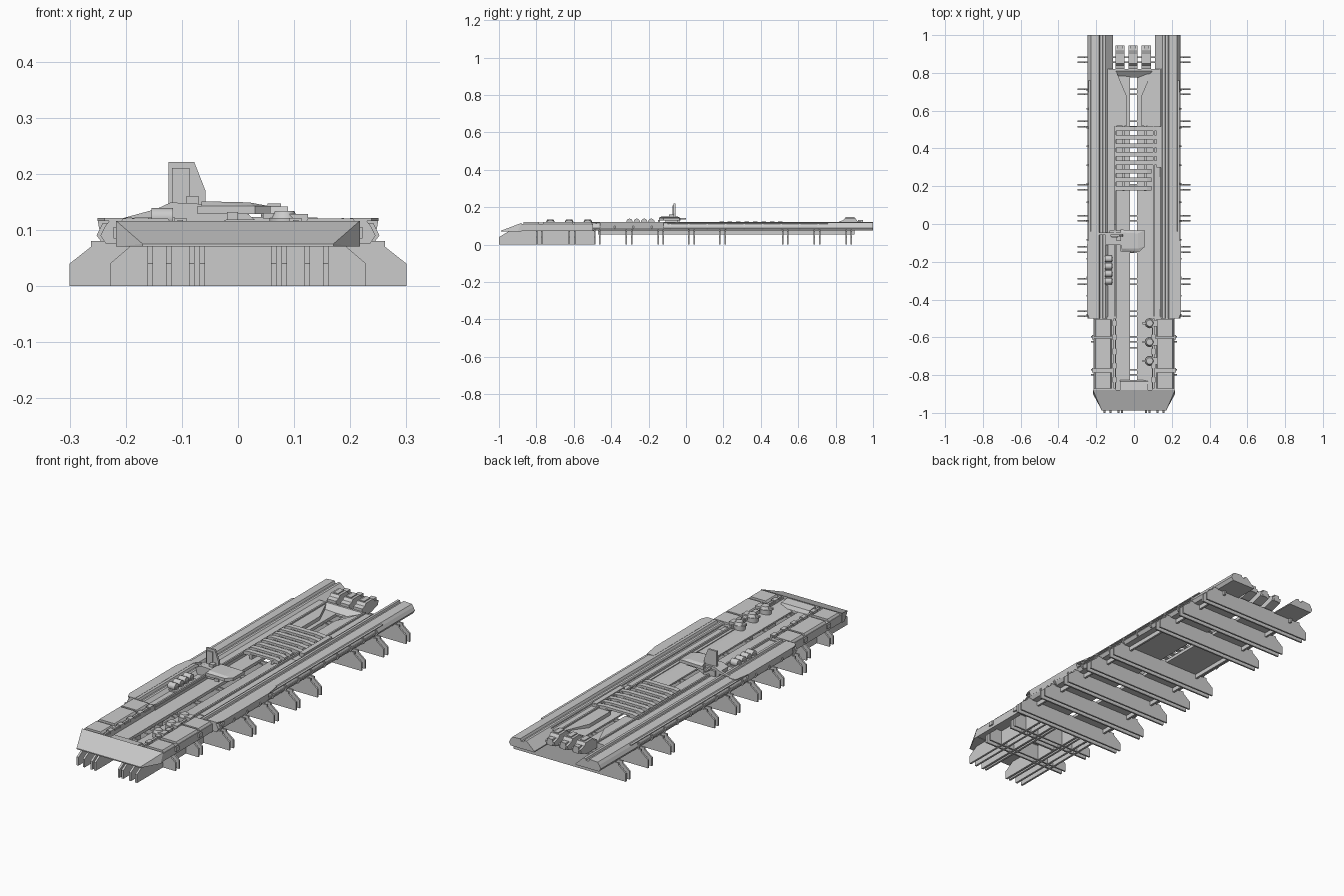
import bpy, bmesh, math
from mathutils import Vector


def finish(name, bm):
    bmesh.ops.recalc_face_normals(bm, faces=bm.faces)
    me = bpy.data.meshes.new(name)
    bm.to_mesh(me)
    bm.free()
    ob = bpy.data.objects.new(name, me)
    bpy.context.collection.objects.link(ob)
    return ob


def prism(name, pts, axis, a, b):
    """Extrude a 2D profile along an axis from a to b."""
    place = {'x': lambda p, t: (t, p[0], p[1]),
             'y': lambda p, t: (p[0], t, p[1]),
             'z': lambda p, t: (p[0], p[1], t)}[axis]
    bm = bmesh.new()
    lo = [bm.verts.new(place(p, a)) for p in pts]
    hi = [bm.verts.new(place(p, b)) for p in pts]
    n = len(pts)
    bm.faces.new(lo)
    bm.faces.new(hi[::-1])
    for i in range(n):
        bm.faces.new((lo[i], lo[(i + 1) % n], hi[(i + 1) % n], hi[i]))
    return finish(name, bm)


def box(name, x0, x1, y0, y1, z0, z1):
    return prism(name, [(x0, y0), (x1, y0), (x1, y1), (x0, y1)], 'z', z0, z1)


def hull(name, pts):
    bm = bmesh.new()
    vs = [bm.verts.new(p) for p in pts]
    bmesh.ops.convex_hull(bm, input=vs)
    return finish(name, bm)


def cyl(name, loc, r1, r2, h, n=16, axis='z'):
    bm = bmesh.new()
    bmesh.ops.create_cone(bm, cap_ends=True, segments=n, radius1=r1, radius2=r2, depth=h)
    ob = finish(name, bm)
    ob.location = loc
    if axis == 'x':
        ob.rotation_euler = (0, math.pi / 2, 0)
    if axis == 'y':
        ob.rotation_euler = (math.pi / 2, 0, 0)
    return ob


def flip(pts, s):
    return [(s * p[0],) + tuple(p[1:]) for p in pts]


# transverse support plates, in pairs
def support(y, w, top):
    prof = [(-w, 0), (w, 0), (w, .04), (top, .07), (top, .08), (-top, .08), (-top, .07), (-w, .04)]
    for d in (-.014, .014):
        prism("support_plate", prof, 'y', y + d - .004, y + d + .004)


for y in (.87, .70, .53, .195, .03, -.135, -.305, -.475):
    support(y, .30, .262)
for y in (-.61, -.785):
    support(y, .228, .193)

# longitudinal keels under the bow
for s in (1, -1):
    for x in (.0635, .0825, .1235, .1565):
        prism("bow_keel", [(-1, 0), (-.49, 0), (-.49, .08), (-.95, .08), (-.95, .07), (-1, .04)],
              'x', s * x - .005, s * x + .005)
    for x in (.073, .14):
        box("keel_block", s * x - .012, s * x + .012, -.63, -.49, .02, .08)
    # stringers running between the supports
    box("stringer", s * .2 - .005, s * .2 + .005, -.47, .9, .055, .08)
box("bow_cross_plate", -.058, .058, -.66, -.65, 0, .057)

# side rails with groove, flare, panels and fairings
rail = [(.11, .075), (.235, .075), (.245, .09), (.237, .106), (.228, .118), (.185, .121),
        (.18, .110), (.167, .110), (.164, .119), (.152, .119), (.11, .08)]
fair = [(.2, -.5), (.238, -.5), (.25, -.47), (.25, -.12), (.236, -.04), (.2, -.04)]
for s in (1, -1):
    prism("side_rail", flip(rail, s), 'y', -.5, 1)
    prism("side_fairing", flip(fair, s), 'z', .116, .121)
    prism("fairing_skirt", flip([(.225, .09), (.245, .09), (.25, .116), (.225, .116)], s), 'y', -.46, -.12)
    box("side_strip", *sorted((s * .235, s * .246)), -.47, .70, .094, .097)
    box("side_strip_upper", *sorted((s * .225, s * .242)), -.1, .76, .110, .114)
    for i in range(13):
        y = -.48 + .099 * i
        prism("side_rib", flip([(.23, .078), (.243, .078), (.252, .09), (.241, .112), (.23, .112)], s),
              'y', y - .004, y + .004)

    # bow section: side body and raised deck blocks
    x0, x1 = sorted((s * .095, s * .215))
    box("bow_side", x0, x1, -.88, -.49, .072, .110)
    for y0, y1 in ((-.87, -.785), (-.765, -.605), (-.595, -.505)):
        prism("bow_deck_plate", flip([(.118, .110), (.212, .110), (.205, .120), (.125, .120)], s), 'y', y0, y1)
    for y in (-.6, -.775):
        box("bow_side_lug", *sorted((s * .21, s * .222)), y - .012, y + .012, .085, .105)
    box("bow_inner_rail", *sorted((s * .098, s * .108)), -.87, -.5, .108, .118)
    for i in range(5):
        y = -.84 + .075 * i
        box("bow_rail_box", *sorted((s * .092, s * .113)), y, y + .03, .108, .121)

# bow wedge
hull("bow_wedge", [(s * x, y, z) for s in (1, -1) for x, y, z in
                   ((.17, -.988, .07), (.17, -.988, .075), (.217, -.9, .07),
                    (.217, -.88, .116), (.217, -.88, .07))])

# mid deck strips and sunken floor on both sides of the open slot
box("deck_left", -.155, -.092, -.5, .82, .075, .105)
box("deck_right", .088, .155, -.5, .82, .075, .105)
prism("floor_left", [(-.1, .075), (-.02, .075), (-.02, .09), (-.1, .092)], 'y', -.88, .82)
prism("floor_right", [(.015, .075), (.1, .075), (.1, .102), (.07, .1), (.015, .083)], 'y', -.88, .82)
box("slot_front_fill", -.03, .03, -.88, -.83, .075, .092)
box("slot_rear_fill", -.03, .03, .78, .82, .075, .09)
prism("bow_step", [(-.88, .09), (-.825, .09), (-.835, .107), (-.88, .112)], 'x', -.075, .075)

# rear deck with trapezoid recess
for s in (1, -1):
    prism("rear_deck_side", flip([(.04, .52), (.155, .52), (.155, .82), (.095, .82), (.095, .81), (.04, .68)], s),
          'z', .085, .108)
prism("rear_recess_slope", [(.775, .085), (.82, .085), (.82, .112), (.81, .112)], 'x', -.095, .095)

# rear nozzle blocks
for x in (-.075, -.005, .065):
    prism("rear_nozzle", [(.82, .085), (.89, .085), (.94, .1), (.945, .12), (.915, .128), (.905, .142),
                          (.85, .142), (.84, .13), (.82, .125)], 'x', x - .024, x + .024)
    box("nozzle_tip", x - .013, x + .013, .92, .945, .1, .132)
    box("nozzle_cap", x - .012, x + .012, .852, .9, .14, .147)

# ladder of cross ribs
for i in range(8):
    y = .19 + .045 * i
    x1 = .13 if i > 2 else .092
    prism("cross_rib", [(-.095, .104), (-.095, .119), (-.075, .123), (.07, .123), (x1, .117), (x1, .104),
                        (.06, .104), (.045, .112), (-.05, .112), (-.065, .104)], 'y', y - .012, y + .012)
for x in (-.055, .06):
    box("rib_bearer", x - .006, x + .006, .175, .52, .088, .114)
box("rib_side_channel", .118, .142, .30, .515, .10, .122)

# longitudinal deck trims
for x in (-.158, -.098, .105, .148):
    box("deck_trim", x - .004, x + .004, -.49, .82, .1, .115)
box("deck_panel_left", -.145, -.11, -.05, .6, .104, .108)
box("deck_panel_right", .11, .142, -.45, .25, .104, .108)

# bridge platform
plan = [(-.072, -.145), (.03, -.145), (.058, -.12), (.058, -.035), (-.072, -.03)]
prism("bridge_platform", plan, 'z', .128, .143)
hull("bridge_roof", [(x * .9, y, .143) for x, y in plan] + [(-.065, -.13, .151), (.02, -.13, .149),
                                                            (.02, -.05, .149), (-.065, -.045, .151)])
prism("bridge_underside", [(-.14, .1), (-.15, .135), (-.12, .149), (.0, .143), (.03, .118), (.015, .118), (-.02, .118),
                           (-.06, .1)], 'y', -.11, -.045)
box("bridge_window", -.02, .0, -.15, -.14, .118, .132)

# tower fin and its panel
prism("tower_fin", [(-.124, .11), (-.124, .221), (-.078, .221), (-.058, .17), (-.058, .11)], 'y', -.066, -.056)
box("tower_panel", -.118, -.086, -.072, -.064, .14, .21)
box("tower_foot", -.13, -.07, -.1, -.035, .105, .135)
box("tower_foot_block", -.092, -.07, -.09, -.06, .13, .16)
prism("tower_arm", [(-.205, .121), (-.16, .121), (-.12, .127), (-.12, .142), (-.15, .136)], 'y', -.057, -.045)
box("tower_boom", -.105, -.095, -.11, .0, .135, .142)

# row of small drums on the left deck
for i in range(4):
    y = -.185 - .039 * i
    cyl("deck_drum", (-.135, y, .122), .017, .017, .038, 14, 'x')
    box("drum_base", -.16, -.112, y - .01, y + .01, .1, .122)
box("drum_rack", -.165, -.105, -.325, -.165, .1, .112)

# round turrets on the right bow deck
for y in (-.525, -.625, -.725):
    cyl("turret_base", (.083, y, .108), .027, .027, .026, 16)
    cyl("turret_dome", (.083, y, .127), .024, .017, .014, 16)
    box("turret_barrel", .045, .08, y - .006, y + .006, .12, .13)
    box("turret_mount", .085, .125, y - .018, y + .018, .105, .128)

# smooth shading on the round parts
for ob in bpy.data.objects:
    ob.select_set(ob.name.startswith(("turret_base", "turret_dome", "deck_drum")))
    if ob.select_get():
        bpy.context.view_layer.objects.active = ob
bpy.ops.object.shade_smooth_by_angle(angle=math.radians(30))
